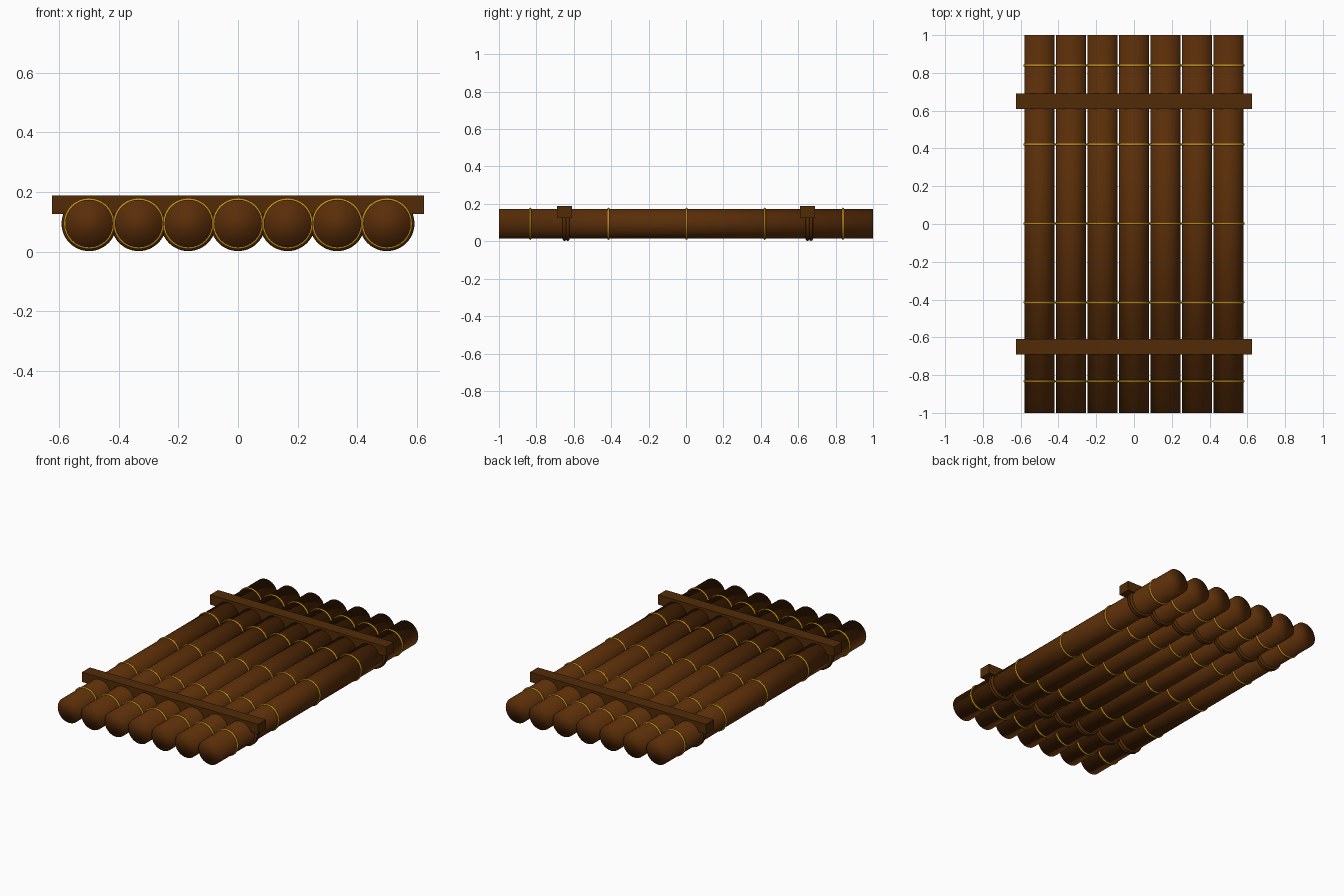
import bpy, math

if "Cube" in bpy.data.objects:
    bpy.data.objects.remove(bpy.data.objects["Cube"])

LOG_R, LOG_Z = 0.08, 0.094
LOG_X = [i / 6 for i in range(-3, 4)]


def material(name, color):
    m = bpy.data.materials.new(name)
    m.diffuse_color = (*color, 1)
    m.use_nodes = True
    m.node_tree.nodes["Principled BSDF"].inputs["Base Color"].default_value = m.diffuse_color
    return m


wood = material("log brown", (0.1, 0.0265, 0.0025))
plank = material("beam brown", (0.084, 0.0245, 0.002))
gold = material("ring gold", (0.55, 0.27, 0.008))


def finish(name, mat):
    ob = bpy.context.object
    ob.name = name
    ob.data.materials.append(mat)
    return ob


def ring(name, x, y, major, minor, mat):
    bpy.ops.mesh.primitive_torus_add(
        location=(x, y, LOG_Z), rotation=(math.pi / 2, 0, 0),
        major_radius=major, minor_radius=minor,
        major_segments=48, minor_segments=8)
    finish(name, mat)
    bpy.ops.object.shade_smooth()


for x in LOG_X:
    # Long round log with softly shaded ends
    bpy.ops.mesh.primitive_cylinder_add(
        vertices=32, radius=LOG_R, depth=2,
        location=(x, 0, LOG_Z), rotation=(math.pi / 2, 0, 0))
    finish("log", wood)
    bpy.ops.object.shade_smooth()
    # Thin joint rings along the log
    for k in range(-2, 3):
        ring("joint_ring", x, k * 0.418 + 0.003, LOG_R, 0.006, gold)
    # Double rope lashing under each cross beam
    for y in (-0.65, 0.65):
        for dy in (0.0, 0.018):
            ring("lashing", x, y + dy, 0.0825, 0.01, plank)

# Cross beams
for y in (-0.65, 0.65):
    bpy.ops.mesh.primitive_cube_add(size=1, location=(0, y, 0.1565))
    finish("cross_beam", plank).scale = (1.25, 0.08, 0.0625)
